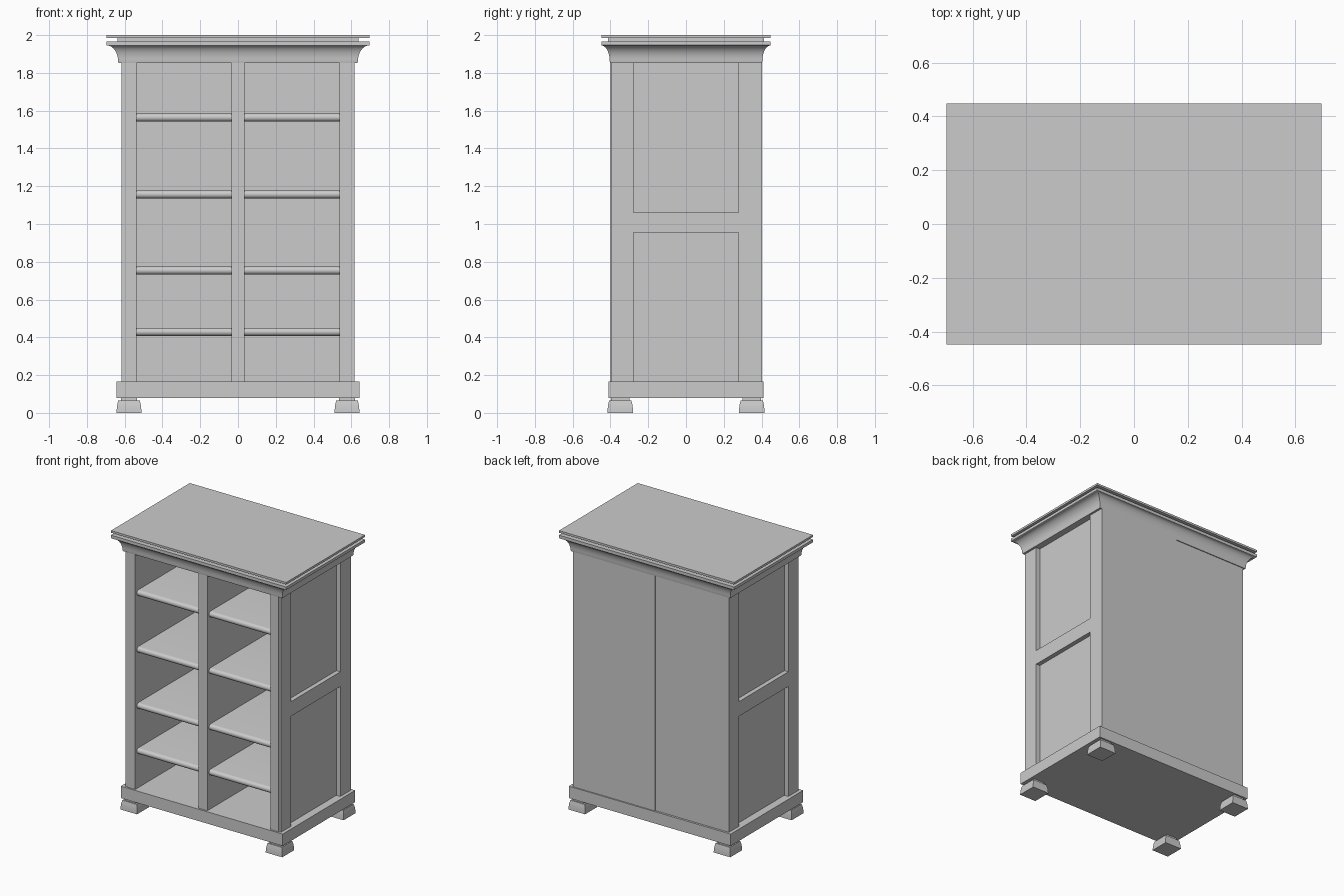
import bpy, bmesh, math

if "Cube" in bpy.data.objects:
    bpy.data.objects.remove(bpy.data.objects["Cube"])


def finish(name, bm, angle=30):
    bmesh.ops.recalc_face_normals(bm, faces=bm.faces[:])
    me = bpy.data.meshes.new(name)
    bm.to_mesh(me)
    bm.free()
    me.shade_smooth()
    me.set_sharp_from_angle(angle=math.radians(angle))
    ob = bpy.data.objects.new(name, me)
    bpy.context.collection.objects.link(ob)
    return ob


def loft(name, sections, cx=0, cy=0):
    """Stack of rectangles (half_x, half_y, z), closed at both ends."""
    bm = bmesh.new()
    rings = [[bm.verts.new((cx + sx * hx, cy + sy * hy, z))
              for sx, sy in ((-1, -1), (1, -1), (1, 1), (-1, 1))]
             for hx, hy, z in sections]
    for a, b in zip(rings, rings[1:]):
        for i in range(4):
            j = (i + 1) % 4
            bm.faces.new((a[i], a[j], b[j], b[i]))
    bm.faces.new(rings[0])
    bm.faces.new(rings[-1])
    return finish(name, bm)


def box(name, x0, x1, y0, y1, z0, z1):
    hx, hy = (x1 - x0) / 2, (y1 - y0) / 2
    return loft(name, [(hx, hy, z0), (hx, hy, z1)], (x0 + x1) / 2, (y0 + y1) / 2)


def extrude_x(name, profile, x0, x1):
    """Extrude a (y, z) profile along x."""
    bm = bmesh.new()
    a = [bm.verts.new((x0, y, z)) for y, z in profile]
    b = [bm.verts.new((x1, y, z)) for y, z in profile]
    n = len(profile)
    for i in range(n):
        j = (i + 1) % n
        bm.faces.new((a[i], a[j], b[j], b[i]))
    bm.faces.new(a)
    bm.faces.new(b)
    return finish(name, bm)


Z0, Z1 = 0.165, 1.86   # carcass bottom and top
IN, OUT = 0.538, 0.618  # inner and outer faces of the sides

# Feet: tapered block with a narrower neck
for sx, side in ((-1, "left"), (1, "right")):
    for sy, end in ((-1, "front"), (1, "back")):
        loft(f"{end}_{side}_foot",
             [(0.066, 0.068, 0), (0.065, 0.067, 0.02), (0.062, 0.064, 0.045),
              (0.057, 0.059, 0.065), (0.043, 0.05, 0.065), (0.043, 0.05, 0.08)],
             sx * 0.577, sy * 0.348)

# Plinth
box("plinth", -0.643, 0.643, -0.411, 0.411, 0.08, Z0)

# Sides: recessed panel, corner stiles and middle rail
for s, side in ((-1, "left"), (1, "right")):
    def side_box(name, a, b, *rest):
        box(f"{side}_{name}", min(s * a, s * b), max(s * a, s * b), *rest)
    side_box("side_panel", IN, 0.586, -0.30, 0.38, Z0, Z1)
    side_box("front_stile", IN, OUT, -0.394, -0.279, Z0, Z1)
    side_box("front_stile_face", IN, 0.60, -0.399, -0.394, Z0, Z1)
    side_box("back_stile", IN, OUT, 0.279, 0.394, Z0, Z1)
    side_box("middle_rail", 0.58, OUT, -0.279, 0.279, 0.955, 1.06)

# Centre divider and two back boards, one slightly proud of the other
box("divider", -0.035, 0.035, -0.398, 0.38, Z0, Z1)
box("left_back_board", -OUT, -0.035, 0.37, 0.396, Z0, Z1)
box("right_back_board", -0.035, OUT, 0.37, 0.402, Z0, Z1)

# Shelves with a rounded front edge
R = 0.021
for i, top in enumerate((0.45, 0.775, 1.178, 1.585)):
    c = top - R
    nose = [(-0.358 - R * math.cos(t), c + R * math.sin(t))
            for t in (math.radians(-90 + 18 * k) for k in range(11))]
    profile = nose + [(0.37, c + R), (0.37, c - R)]
    extrude_x(f"left_shelf_{i + 1}", profile, -IN, -0.035)
    extrude_x(f"right_shelf_{i + 1}", profile, 0.035, IN)

# Crown moulding: concave cove rising to a flat lip
crown = [(0.633, 0.402, 1.853)]
for k in range(11):
    t = math.radians(9 * k)
    f = 1 - math.cos(t)
    crown.append((0.635 + 0.058 * f, 0.404 + 0.043 * f, 1.862 + 0.083 * math.sin(t)))
crown.append((0.696, 0.447, 1.947))
crown.append((0.696, 0.447, 1.967))
loft("crown_moulding", crown)

# Spacer and top board
box("top_spacer", -0.637, 0.637, -0.413, 0.413, 1.967, 1.985)
box("top_board", -0.696, 0.696, -0.447, 0.447, 1.985, 2.0)
